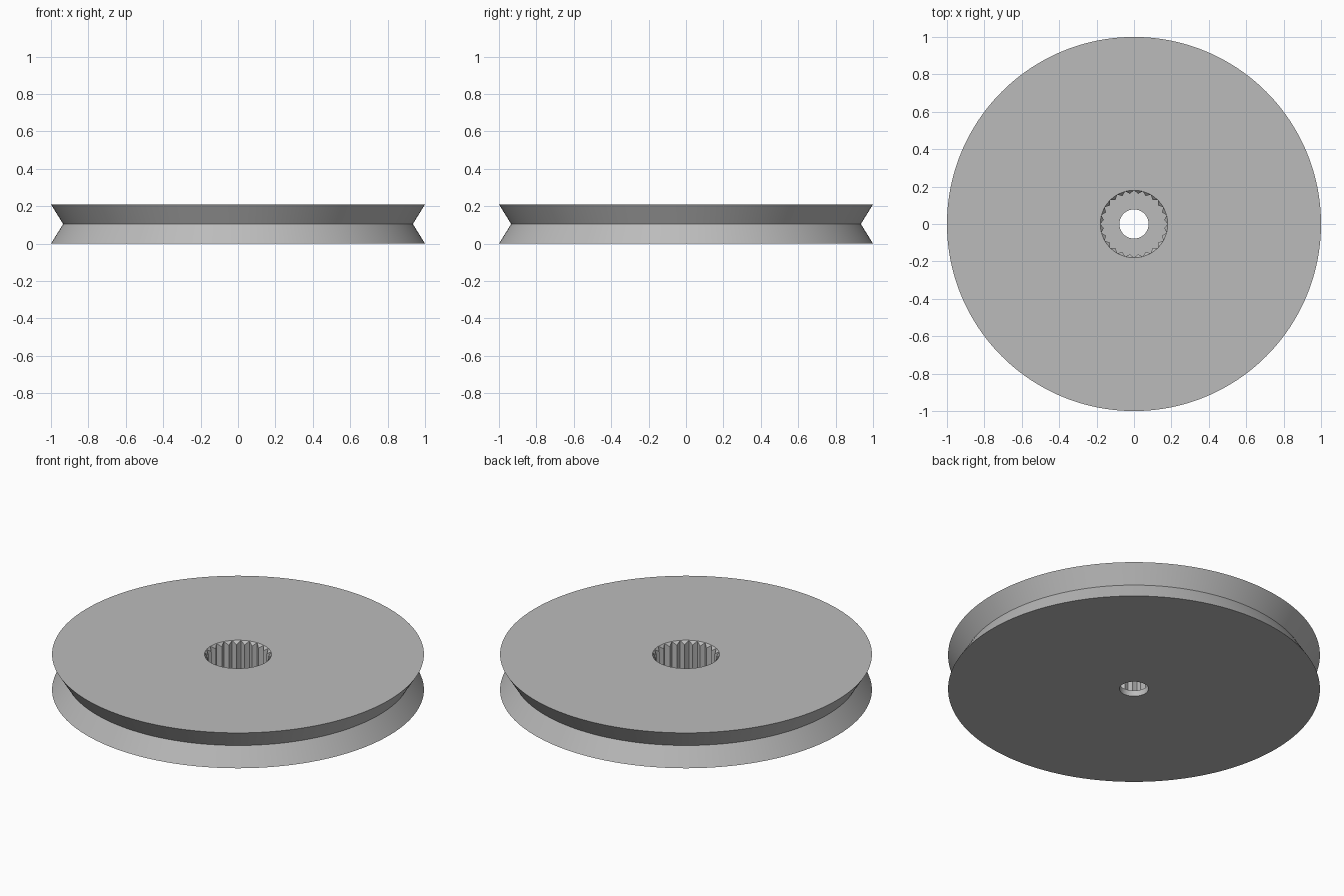
import bpy, bmesh
from math import sin, cos, pi

if "Cube" in bpy.data.objects:
    bpy.data.objects.remove(bpy.data.objects["Cube"])

TEETH, STEPS = 24, 8
SEGS = TEETH * STEPS
TOP, FLOOR = 0.21, 0.035
ROOT, TIP, BORE = 0.18, 0.162, 0.078

grey = bpy.data.materials.new("light grey")
grey.use_nodes = True
colour = (0.5, 0.5, 0.5, 1)
grey.diffuse_color = colour
grey.node_tree.nodes["Principled BSDF"].inputs["Base Color"].default_value = colour


def tooth_radius(i):
    """Triangular spline profile around the socket."""
    t = abs((i % STEPS) / STEPS * 2 - 1)
    return TIP + (ROOT - TIP) * t


def circle(r, z):
    return lambda i: (r, z)


def chamfered(i):
    """Tooth tops cut by a cone that widens to the socket mouth."""
    r = tooth_radius(i)
    return r, TOP - 0.001 - (ROOT - r)


# Closed cross-section, from the bottom bore edge around the rim and into the socket
rings = [
    circle(BORE, 0),
    circle(1.0, 0),
    circle(0.935, TOP / 2),
    circle(1.0, TOP),
    circle(ROOT, TOP),
    chamfered,
    lambda i: (tooth_radius(i), FLOOR),
    circle(BORE, FLOOR),
]

bm = bmesh.new()
loops = []
for ring in rings:
    loop = []
    for i in range(SEGS):
        r, z = ring(i)
        a = 2 * pi * i / SEGS
        loop.append(bm.verts.new((r * cos(a), r * sin(a), z)))
    loops.append(loop)
for k, lower in enumerate(loops):
    upper = loops[(k + 1) % len(loops)]
    for i in range(SEGS):
        j = (i + 1) % SEGS
        bm.faces.new((lower[i], lower[j], upper[j], upper[i]))
bmesh.ops.recalc_face_normals(bm, faces=bm.faces)

mesh = bpy.data.meshes.new("grooved_pulley")
bm.to_mesh(mesh)
bm.free()
mesh.materials.append(grey)
pulley = bpy.data.objects.new("grooved_pulley", mesh)
bpy.context.collection.objects.link(pulley)

# Smooth round walls, crisp rims and teeth
bpy.context.view_layer.objects.active = pulley
pulley.select_set(True)
bpy.ops.object.shade_smooth_by_angle(angle=pi / 9)
